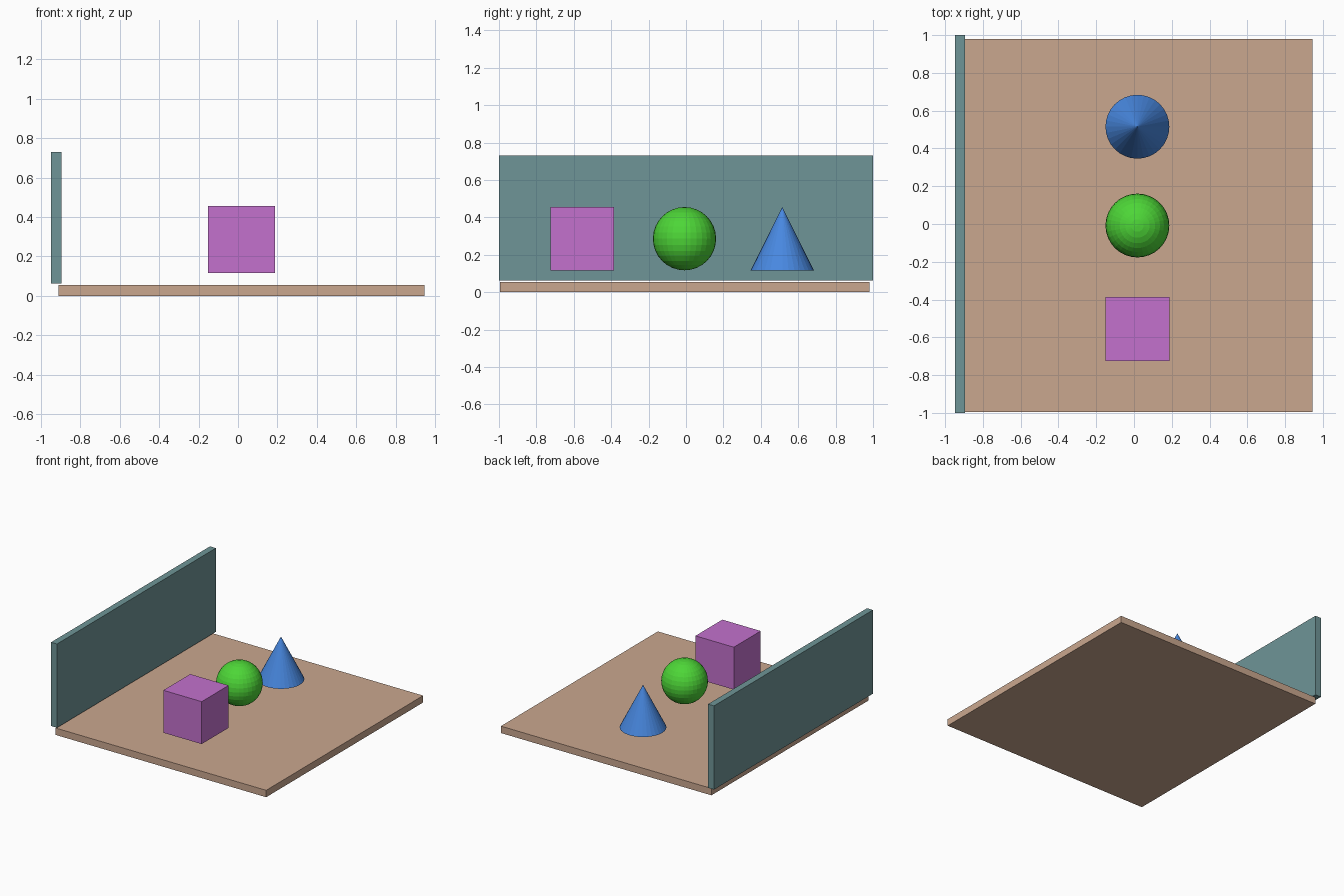
import bpy

default = bpy.data.objects.get("Cube")
if default:
    bpy.data.objects.remove(default, do_unlink=True)


def material(name, rgb):
    """Flat material from 8-bit display colour, stored as linear values."""
    lin = [((c / 255 + 0.055) / 1.055) ** 2.4 for c in rgb]
    mat = bpy.data.materials.new(name)
    mat.use_nodes = True
    mat.diffuse_color = (*lin, 1)
    mat.node_tree.nodes["Principled BSDF"].inputs["Base Color"].default_value = (*lin, 1)
    return mat


def finish(name, mat):
    obj = bpy.context.object
    obj.name = obj.data.name = name
    obj.data.materials.append(mat)
    return obj


def box(name, low, high, mat):
    """Box between two opposite corners."""
    centre = [(a + b) / 2 for a, b in zip(low, high)]
    bpy.ops.mesh.primitive_cube_add(size=1, location=centre)
    obj = finish(name, mat)
    obj.scale = [b - a for a, b in zip(low, high)]
    bpy.ops.object.transform_apply(location=False, rotation=False, scale=True)
    return obj


tan = material("tan", (202, 167, 143))
teal = material("grey teal", (111, 149, 151))
purple = material("orchid purple", (195, 113, 205))
green = material("bright green", (77, 214, 55))
blue = material("blue", (72, 136, 224))

# Ground slab and the upright wall along its right edge
box("floor", (-0.91, -0.995, 0), (0.945, 0.98, 0.055), tan)
box("wall", (-0.947, -1, 0.063), (-0.895, 1, 0.73), teal)

# Row of three solids, floating just above the floor
X, Z, R = 0.018, 0.286, 0.169
box("block", (X - R, -0.555 - R, Z - R), (X + R, -0.555 + R, Z + R), purple)

bpy.ops.mesh.primitive_uv_sphere_add(segments=32, ring_count=16, radius=R,
                                     location=(X, -0.008, Z))
finish("ball", green)

bpy.ops.mesh.primitive_cone_add(vertices=32, radius1=R, radius2=0, depth=2 * R,
                                location=(X, 0.515, Z))
finish("cone", blue)
